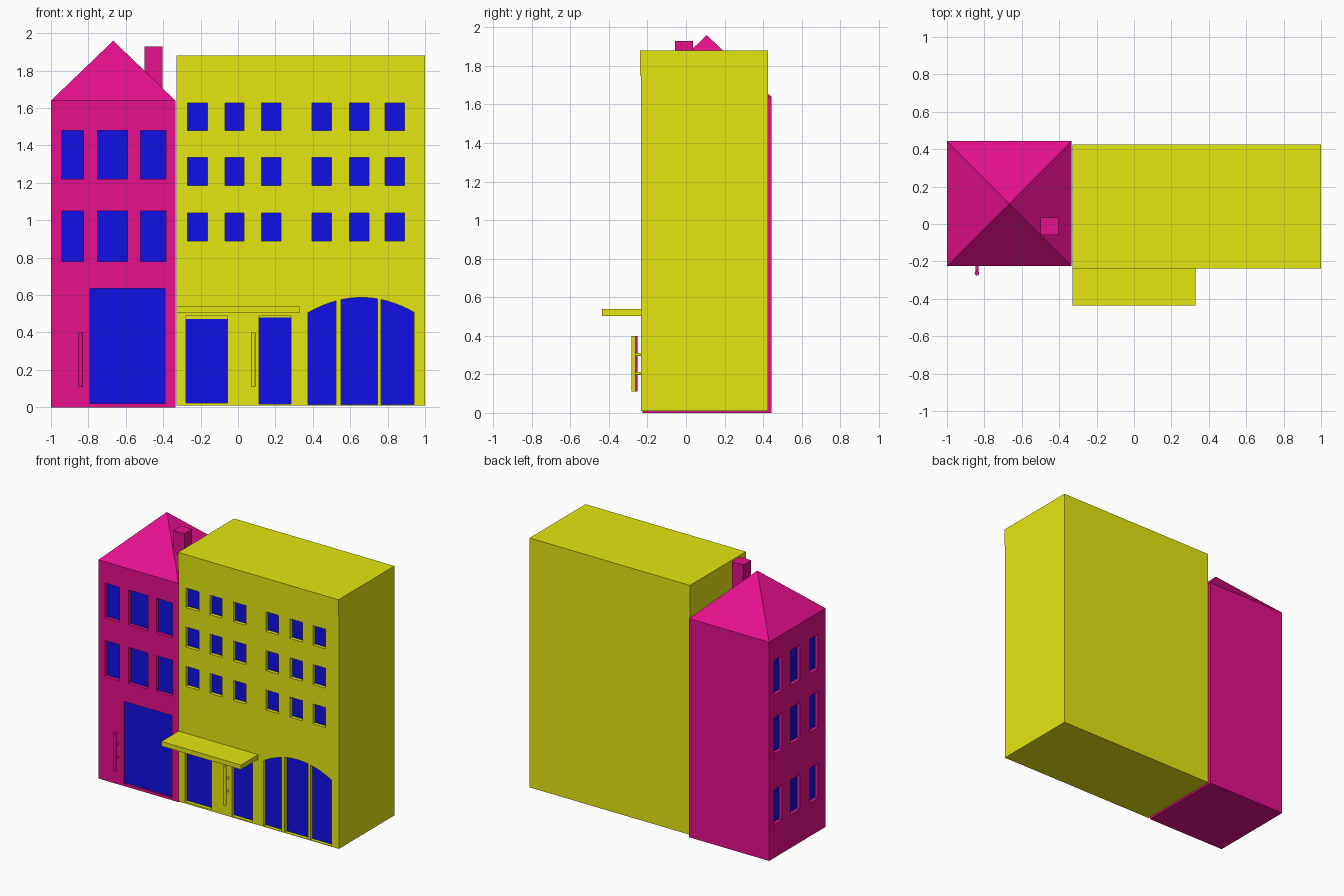
import bpy, bmesh
from mathutils import Vector

cube = bpy.data.objects.get("Cube")
if cube:
    bpy.data.objects.remove(cube, do_unlink=True)


def make_material(name, rgb):
    m = bpy.data.materials.new(name)
    m.use_nodes = True
    m.diffuse_color = (*rgb, 1)
    m.node_tree.nodes["Principled BSDF"].inputs["Base Color"].default_value = (*rgb, 1)
    return m


PINK = make_material("pink", (0.8, 0.005, 0.27))
YELLOW = make_material("yellow", (0.78, 0.8, 0.005))
BLUE = make_material("blue", (0.005, 0.005, 0.8))


def finish(name, bm, mat):
    bmesh.ops.recalc_face_normals(bm, faces=bm.faces)
    me = bpy.data.meshes.new(name)
    bm.to_mesh(me)
    bm.free()
    me.materials.append(mat)
    ob = bpy.data.objects.new(name, me)
    bpy.context.scene.collection.objects.link(ob)
    return ob


def add_prism(bm, outline, place, near, far):
    """Extrude a flat outline between two depths; place maps (u, z, depth) to 3D."""
    a = [bm.verts.new(place(u, z, near)) for u, z in outline]
    b = [bm.verts.new(place(u, z, far)) for u, z in outline]
    bm.faces.new(a)
    bm.faces.new(b[::-1])
    for i in range(len(a)):
        j = (i + 1) % len(a)
        bm.faces.new((a[i], b[i], b[j], a[j]))


def on_front(u, z, d):
    return Vector((u, d, z))


def on_side(u, z, d):
    return Vector((d, u, z))


def rect(u0, u1, z0, z1):
    return [(u0, z0), (u1, z0), (u1, z1), (u0, z1)]


def box(name, x, y, z, mat):
    bm = bmesh.new()
    add_prism(bm, rect(*x, *z), on_front, *y)
    return finish(name, bm, mat)


def grid(cols, rows):
    return [rect(*c, *r) for r in rows for c in cols]


def openings(wall, name, holes, place, surface, depth, panes=None):
    """Cut recesses into a wall and set thin blue panes at their backs."""
    bm = bmesh.new()
    for h in holes:
        add_prism(bm, h, place, surface - 0.05, surface + depth)
    cutter = finish(name + "_cutter", bm, wall.data.materials[0])
    mod = wall.modifiers.new("openings", "BOOLEAN")
    mod.operation, mod.solver, mod.object = "DIFFERENCE", "EXACT", cutter
    graph = bpy.context.evaluated_depsgraph_get()
    cut = bpy.data.meshes.new_from_object(wall.evaluated_get(graph))
    wall.modifiers.clear()
    wall.data = cut
    bpy.data.objects.remove(cutter, do_unlink=True)
    bm = bmesh.new()
    for p in panes or holes:
        add_prism(bm, p, place, surface + depth - 0.004, surface + depth + 0.003)
    finish(name, bm, BLUE)


# Narrow house: walls with front and side windows and a large entrance
FRONT_P = -0.225
house = box("house_walls", (-1, -0.335), (FRONT_P, 0.443), (0, 1.64), PINK)
upper_rows = [(0.78, 1.05), (1.22, 1.48)]
openings(house, "house_front_windows",
         grid([(-0.945, -0.825), (-0.75, -0.59), (-0.52, -0.385)], upper_rows),
         on_front, FRONT_P, 0.03)
openings(house, "house_entrance", [rect(-0.79, -0.39, 0.02, 0.635)],
         on_front, FRONT_P, 0.015)
openings(house, "house_side_windows",
         grid([(-0.135, -0.04), (0.075, 0.19), (0.29, 0.385)],
              [(0.25, 0.51)] + upper_rows),
         on_side, -1, 0.03)

# Pyramid roof and chimney
bm = bmesh.new()
base = [bm.verts.new(p) for p in ((-1, FRONT_P, 1.64), (-0.335, FRONT_P, 1.64),
                                  (-0.335, 0.443, 1.64), (-1, 0.443, 1.64))]
apex = bm.verts.new((-0.667, 0.108, 1.96))
bm.faces.new(base)
for i in range(4):
    bm.faces.new((base[i], base[(i + 1) % 4], apex))
finish("house_roof", bm, PINK)
box("chimney", (-0.5, -0.405), (-0.058, 0.036), (1.65, 1.93), PINK)

# Wide block: walls with three floors of windows, doors and an arched front
FRONT_Y = -0.233
block = box("block_walls", (-0.33, 1), (FRONT_Y, 0.425), (0.01, 1.88), YELLOW)
box("block_top_band", (-0.33, 1), (FRONT_Y - 0.005, FRONT_Y + 0.02), (1.75, 1.88), YELLOW)
cols = [(-0.27, -0.162), (-0.07, 0.032), (0.125, 0.23),
        (0.395, 0.5), (0.595, 0.7), (0.785, 0.89)]
openings(block, "block_windows",
         grid(cols, [(0.89, 1.04), (1.185, 1.335), (1.48, 1.627)]),
         on_front, FRONT_Y, 0.03)
openings(block, "block_doors",
         [rect(-0.278, -0.055, 0.022, 0.487), rect(0.112, 0.283, 0.018, 0.492)],
         on_front, FRONT_Y, 0.03,
         [rect(-0.278, -0.055, 0.022, 0.473), rect(0.112, 0.283, 0.018, 0.48)])


def arched(x0, x1, steps=6):
    top = [x1 + (x0 - x1) * i / steps for i in range(steps + 1)]
    return [(x0, 0.014), (x1, 0.014)] + [(x, 0.587 - (x - 0.66) ** 2) for x in top]


openings(block, "arched_windows",
         [arched(0.375, 0.525), arched(0.55, 0.745), arched(0.765, 0.94)],
         on_front, FRONT_Y, 0.03)

# Canopy over the doors
box("canopy", (-0.33, 0.33), (-0.437, FRONT_Y), (0.503, 0.538), YELLOW)


# Upright door handles on two short posts
def rod(bm, a, b, radius):
    a, b = Vector(a), Vector(b)
    turn = (b - a).to_track_quat("Z", "Y").to_matrix().to_4x4()
    turn.translation = (a + b) / 2
    bmesh.ops.create_cone(bm, cap_ends=True, segments=16, radius1=radius,
                          radius2=radius, depth=(b - a).length, matrix=turn)


def handle(name, x, wall_y, mat):
    bm = bmesh.new()
    y = wall_y - 0.038
    rod(bm, (x, y, 0.11), (x, y, 0.4), 0.012)
    for z in (0.205, 0.302):
        rod(bm, (x, y, z), (x, wall_y + 0.005, z), 0.008)
    ob = finish(name, bm, mat)
    bpy.ops.object.select_all(action="DESELECT")
    ob.select_set(True)
    bpy.context.view_layer.objects.active = ob
    bpy.ops.object.shade_smooth_by_angle()


handle("house_door_handle", -0.84, FRONT_P, PINK)
handle("block_door_handle", 0.082, FRONT_Y, YELLOW)
